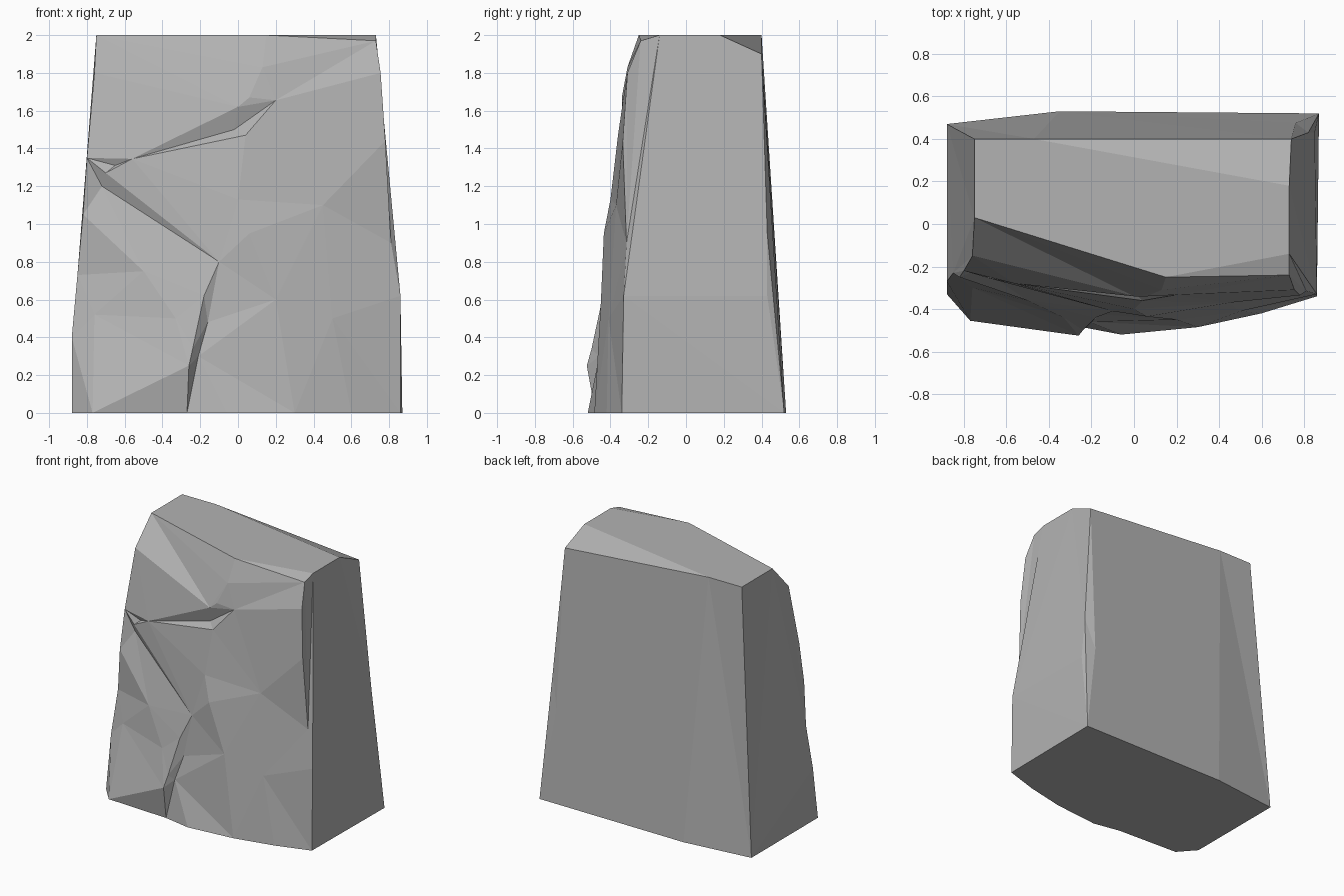
import bpy
import bmesh
from mathutils import Vector
from mathutils.geometry import delaunay_2d_cdt

if "Cube" in bpy.data.objects:
    bpy.data.objects.remove(bpy.data.objects["Cube"])

# --- outline of the front sheet, split by side ---
left_edge = [(-.75, .03, 2), (-.76, -.15, 1.8), (-.80, -.22, 1.35), (-.82, -.25, 1.05),
             (-.85, -.23, .73), (-.88, -.27, .4), (-.88, -.33, 0)]
base_edge = [(-.77, -.455, 0), (-.27, -.48, 0), (-.06, -.52, 0), (.3, -.485, 0), (.6, -.42, 0)]
right_edge = [(.86, -.34, 0), (.86, -.33, .62), (.81, -.315, .9), (.78, -.335, 1.44),
              (.755, -.31, 1.8), (.73, -.24, 1.97), (.73, -.14, 2)]
top_edge = [(.15, -.25, 2)]
outline = left_edge + base_edge + right_edge + top_edge

# --- creases of the cracks, as polylines ---
tip, end, fork = (-.56, -.28, 1.345), (.2, -.333, 1.655), (-.1, -.41, .8)
creases = [
    [tip, (0, -.34, 1.62), (.06, -.34, 1.67), end],               # upper ledge
    [tip, (-.02, -.305, 1.5), end],                               # ledge groove
    [tip, (.04, -.36, 1.47), end],                                # lower lip
    [(-.80, -.22, 1.35), (-.65, -.24, 1.31), tip],                # ledge tail
    [(-.80, -.22, 1.35), (-.7, -.25, 1.27), fork],                # slanted crack, upper
    [(-.72, -.21, 1.2), fork],                                    # slanted crack, lower
    [fork, (-.18, -.44, .62), (-.24, -.5, .34), (-.26, -.525, .25), (-.27, -.48, 0)],
    [fork, (-.16, -.425, .48), (-.21, -.46, .3), (-.27, -.48, 0)],
]
# --- loose bumps of the face ---
bumps = [(-.76, -.30, .52), (-.33, -.44, .5), (-.5, -.36, .75), (.06, -.435, .95),
         (0, -.40, 1.13), (.13, -.31, 1.83), (.2, -.45, .6), (.5, -.41, .5), (.45, -.37, 1.1)]

bm = bmesh.new()
cache = {}


def vert(p):
    key = tuple(round(c, 3) for c in p)
    if key not in cache:
        cache[key] = bm.verts.new(p)
    return cache[key]


def face(points):
    bm.faces.new([vert(p) for p in points])


# --- front sheet: triangulate outline, creases and bumps in the xz plane ---
points = list(outline)
edges = []
for line in creases:
    for p in line:
        if p not in points:
            points.append(p)
    edges += [(points.index(a), points.index(b)) for a, b in zip(line, line[1:])]
points += bumps
flat = [Vector((p[0], p[2])) for p in points]
out, _, tris, origin, _, _ = delaunay_2d_cdt(flat, edges, [list(range(len(outline)))], 1, 1e-5)
for t in tris:
    corners = [points[origin[i][0]] if origin[i] else (out[i].x, -.35, out[i].y) for i in t]
    if len(set(corners)) == 3:
        face(corners)

# --- sides, back, top and bottom ---
bl_top, bl_base = (-.75, .40, 2), (-.88, .47, 0)
b_top, b_base = (-.47, .40, 2), (-.35, .53, 0)
br_top, br_base = (.74, .40, 1.9), (.87, .52, 0)
r_top = (.73, .18, 2)
nick = [(.85, .43, .62), (.82, .43, .95)]
nick_in = (.76, .475, .7)
face(left_edge + [bl_base, bl_top])
face(right_edge + [r_top, br_top] + nick[::-1] + [br_base])
face([bl_top, bl_base, b_base, b_top])
face([b_top, b_base, br_base, nick_in, br_top])
face([br_base] + nick + [br_top, nick_in])
face([b_top, br_top, r_top])
face([left_edge[0], top_edge[0], right_edge[-1], r_top, b_top, bl_top])
face([left_edge[-1]] + base_edge + [right_edge[0], br_base, b_base, bl_base])

bmesh.ops.triangulate(bm, faces=[f for f in bm.faces if len(f.verts) > 3])
bmesh.ops.recalc_face_normals(bm, faces=bm.faces)
mesh = bpy.data.meshes.new("stone_block")
bm.to_mesh(mesh)
bm.free()

# --- one grey stone colour ---
stone = bpy.data.materials.new("stone_grey")
stone.diffuse_color = (.45, .45, .45, 1)
stone.use_nodes = True
stone.node_tree.nodes["Principled BSDF"].inputs["Base Color"].default_value = stone.diffuse_color
mesh.materials.append(stone)
block = bpy.data.objects.new("stone_block", mesh)
bpy.context.collection.objects.link(block)
